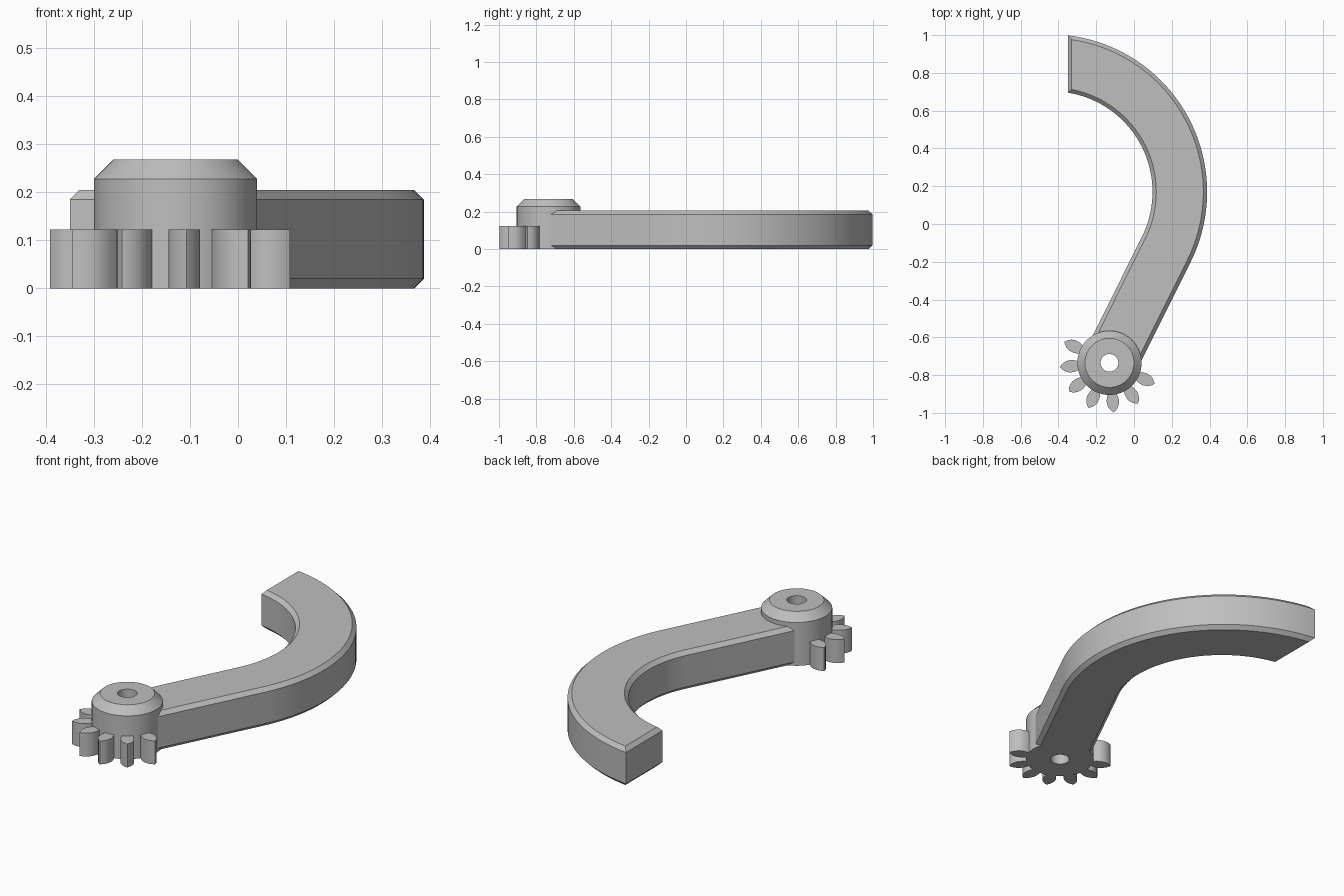
import bpy, bmesh, math
from mathutils import Vector

if "Cube" in bpy.data.objects:
    bpy.data.objects.remove(bpy.data.objects["Cube"])

grey = bpy.data.materials.new("plain grey")
grey.diffuse_color = (0.52, 0.52, 0.52, 1)
grey.use_nodes = True
grey.node_tree.nodes["Principled BSDF"].inputs["Base Color"].default_value = grey.diffuse_color

HUB = Vector((-0.13, -0.735))
BEND = math.radians(26.5)      # lean of the straight part
END_X, CHAMFER, N = -0.35, 0.02, 48


def finish(name, bm):
    bmesh.ops.recalc_face_normals(bm, faces=bm.faces)
    mesh = bpy.data.meshes.new(name)
    bm.to_mesh(mesh)
    bm.free()
    mesh.materials.append(grey)
    ob = bpy.data.objects.new(name, mesh)
    bpy.context.collection.objects.link(ob)
    bpy.ops.object.select_all(action='DESELECT')
    ob.select_set(True)
    bpy.context.view_layer.objects.active = ob
    bpy.ops.object.shade_smooth_by_angle(angle=math.radians(30))
    return ob


def edge_path(cx, cy, r, end_x):
    """Arc from the cut end, then a tangent line running into the hub."""
    start = math.acos((end_x - cx) / r)
    pts = []
    for i in range(N + 1):
        a = start + (-BEND - start) * i / N
        pts.append(Vector((cx + r * math.cos(a), cy + r * math.sin(a))))
    u = Vector((-math.sin(BEND), -math.cos(BEND)))
    pts.append(pts[-1] + u * ((HUB - pts[-1]).dot(u) - 0.07))
    return pts


# curved arm: chamfered outline lofted upward, capped with quad strips
bm = bmesh.new()
rings = []
for z, d in ((0, CHAMFER), (0.02, 0), (0.185, 0), (0.205, CHAMFER)):
    outer = edge_path(-0.447, 0.17, 0.834 - d, END_X + d)
    inner = edge_path(-0.434, 0.17, 0.532 + d, END_X + d)
    rings.append([bm.verts.new((p.x, p.y, z)) for p in outer + inner[::-1]])
count = len(rings[0])
for low, high in zip(rings, rings[1:]):
    for i in range(count):
        j = (i + 1) % count
        bm.faces.new((low[i], low[j], high[j], high[i]))
for ring in (rings[0], rings[-1]):
    for i in range(count // 2 - 1):
        bm.faces.new((ring[i], ring[i + 1], ring[count - 2 - i], ring[count - 1 - i]))
finish("curved_arm", bm)

# hub: lathed profile with a through hole and a bevelled top
bm = bmesh.new()
profile = ((0.047, 0), (0.17, 0), (0.17, 0.228), (0.13, 0.268), (0.047, 0.268))
SEG = 64
loops = [[bm.verts.new((HUB.x + r * math.cos(math.tau * i / SEG),
                        HUB.y + r * math.sin(math.tau * i / SEG), z))
          for i in range(SEG)] for r, z in profile]
for k, a in enumerate(loops):
    b = loops[(k + 1) % len(loops)]
    for i in range(SEG):
        j = (i + 1) % SEG
        bm.faces.new((a[i], a[j], b[j], b[i]))
finish("hub", bm)

# gear teeth: leaf-shaped profile, seven of twelve positions
half = ((0.15, 0.021), (0.17, 0.025), (0.185, 0.030), (0.20, 0.0325), (0.215, 0.032),
        (0.23, 0.028), (0.243, 0.021), (0.255, 0.011))
leaf = list(half) + [(0.263, 0)] + [(r, -w) for r, w in reversed(half)]
bm = bmesh.new()
for k in range(7):
    a = math.radians(155 + 30 * k)
    c, s = math.cos(a), math.sin(a)
    low, high = ([bm.verts.new((HUB.x + r * c - w * s, HUB.y + r * s + w * c, z))
                  for r, w in leaf] for z in (0, 0.123))
    bm.faces.new(low)
    bm.faces.new(high)
    for i in range(len(leaf)):
        j = (i + 1) % len(leaf)
        bm.faces.new((low[i], low[j], high[j], high[i]))
finish("gear_teeth", bm)
